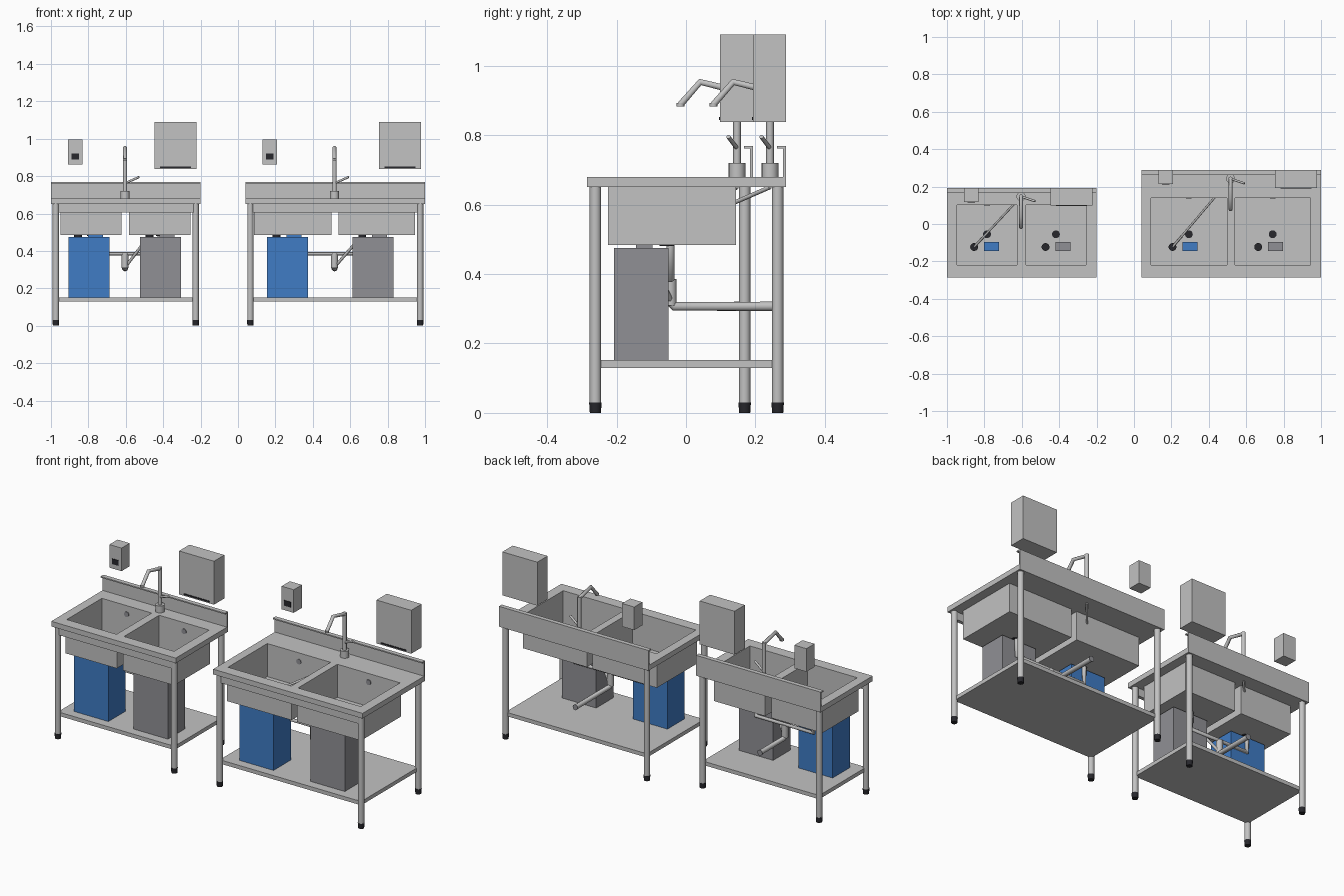
import bpy, bmesh
from mathutils import Vector

cube = bpy.data.objects.get("Cube")
if cube:
    bpy.data.objects.remove(cube, do_unlink=True)


def material(name, r, g, b):
    m = bpy.data.materials.new(name)
    m.use_nodes = True
    m.diffuse_color = (r, g, b, 1)
    node = next(n for n in m.node_tree.nodes if n.type == 'BSDF_PRINCIPLED')
    node.inputs["Base Color"].default_value = (r, g, b, 1)
    return m


STEEL = material("steel", 0.54, 0.54, 0.54)
BLUE = material("blue", 0.05, 0.2, 0.56)
GREY = material("mid_grey", 0.28, 0.28, 0.3)
BLACK = material("black", 0.02, 0.02, 0.025)


def finish(name, bm, mat):
    bmesh.ops.recalc_face_normals(bm, faces=bm.faces)
    me = bpy.data.meshes.new(name)
    bm.to_mesh(me)
    bm.free()
    ob = bpy.data.objects.new(name, me)
    bpy.context.collection.objects.link(ob)
    me.materials.append(mat)
    return ob


def box(name, x, y, z, mat=STEEL):
    """Box from (min, max) pairs."""
    bm = bmesh.new()
    bmesh.ops.create_cube(bm, size=1)
    for v in bm.verts:
        v.co = [lo + (c + 0.5) * (hi - lo) for c, (lo, hi) in zip(v.co, (x, y, z))]
    return finish(name, bm, mat)


def rod(name, a, b, r, mat=STEEL, r2=None, sides=20):
    """Cylinder or cone between two points."""
    a, b = Vector(a), Vector(b)
    bm = bmesh.new()
    bmesh.ops.create_cone(bm, cap_ends=True, segments=sides, radius1=r,
                          radius2=r if r2 is None else r2, depth=(b - a).length)
    turn = (b - a).to_track_quat('Z', 'Y')
    for v in bm.verts:
        v.co = turn @ v.co + (a + b) / 2
    for f in bm.faces:
        f.smooth = len(f.verts) == 4
    for e in bm.edges:
        e.smooth = not any(len(f.verts) > 4 for f in e.link_faces)
    return finish(name, bm, mat)


def tube(name, points, r, mat=STEEL):
    """Bent pipe along a path."""
    cu = bpy.data.curves.new(name, 'CURVE')
    cu.dimensions = '3D'
    cu.bevel_depth = r
    cu.bevel_resolution = 3
    cu.use_fill_caps = True
    sp = cu.splines.new('POLY')
    sp.points.add(len(points) - 1)
    for p, co in zip(sp.points, points):
        p.co = (*co, 1)
    cu.materials.append(mat)
    ob = bpy.data.objects.new(name, cu)
    bpy.context.collection.objects.link(ob)
    return ob


def counter(name, xs, ys, top, thick):
    """Slab with two rectangular openings."""
    bm = bmesh.new()
    grid = [[bm.verts.new((x, y, top)) for x in xs] for y in ys]
    for j in range(3):
        for i in range(5):
            if not (j == 1 and i in (1, 3)):
                bm.faces.new((grid[j][i], grid[j][i + 1],
                              grid[j + 1][i + 1], grid[j + 1][i]))
    ob = finish(name, bm, STEEL)
    if ob.data.polygons[0].normal.z < 0:
        ob.data.flip_normals()
    sol = ob.modifiers.new("thickness", 'SOLIDIFY')
    sol.thickness = thick
    sol.offset = -1


def basin(name, x, y, z, wall=0.004):
    """Open sheet-metal tub, given by its inside size."""
    box(name + "_floor", (x[0] - wall, x[1] + wall), (y[0] - wall, y[1] + wall), (z[0] - wall, z[0]))
    for side, a, b in (("right", x[0] - wall, x[0]), ("left", x[1], x[1] + wall)):
        box(f"{name}_{side}_wall", (a, b), (y[0] - wall, y[1] + wall), z)
    for side, a, b in (("front", y[0] - wall, y[0]), ("back", y[1], y[1] + wall)):
        box(f"{name}_{side}_wall", x, (a, b), z)


def sink_unit(p, x0, x1, y1, basins, basin_back, boxes, fx, soap_x, towel_x):
    y0, top, under = -0.285, 0.68, 0.65
    fy = y1 - 0.046
    py = -0.045

    # Worktop, upstand and basins
    (a, b), (c, d) = basins
    counter(p + "worktop", (x0, a, b, c, d, x1), (y0, -0.22, basin_back, y1), top, top - under)
    box(p + "upstand", (x0, x1), (y1 - 0.008, y1), (under, 0.768))
    box(p + "upstand_lip", (x0, x1), (y1 - 0.026, y1 - 0.008), (0.761, 0.768))
    for side, (l, r) in zip(("right", "left"), basins):
        basin(f"{p}{side}_basin", (l, r), (-0.22, basin_back), (0.488, under))
        m = (l + r) / 2
        rod(f"{p}{side}_drain", (m, -0.055, 0.48), (m, -0.055, 0.491), 0.021, BLACK)
        rod(f"{p}{side}_overflow", (m, basin_back + 0.001, 0.63), (m, basin_back - 0.004, 0.63), 0.015, GREY)

    # Frame, legs and shelf
    lx = (x0 + 0.026, x1 - 0.026)
    ly = (y0 + 0.024, y1 - 0.024)
    for i, sx in enumerate(("right", "left")):
        for j, sy in enumerate(("front", "back")):
            q = lx[i], ly[j]
            rod(f"{p}{sy}_{sx}_leg", (*q, 0.028), (*q, under), 0.0165)
            rod(f"{p}{sy}_{sx}_foot", (*q, 0), (*q, 0.03), 0.016, BLACK, 0.018)
    box(p + "front_rail", lx, (ly[0] - 0.01, ly[0] + 0.01), (0.605, under))
    box(p + "shelf", lx, ly, (0.13, 0.152))

    # Tanks with an inlet and a cap on top
    for name, cx, mat in zip(("blue", "grey"), boxes, (BLUE, GREY)):
        box(f"{p}{name}_tank", (cx - 0.11, cx + 0.11), (-0.208, -0.05), (0.152, 0.475), mat)
        box(f"{p}{name}_tank_cap", (cx - 0.005, cx + 0.075), (-0.144, -0.097), (0.475, 0.497), mat)
        rod(f"{p}{name}_tank_inlet", (cx - 0.058, -0.123, 0.475), (cx - 0.058, -0.123, 0.499), 0.021, BLACK)

    # Hoses and waste pipes
    tube(p + "supply_hose", ((fx, fy, under), (boxes[0] - 0.058, -0.123, 0.492)), 0.006)
    tube(p + "discharge_hose", ((boxes[1] - 0.058, -0.123, 0.484), (fx + 0.01, py, 0.325)), 0.008)
    m1, m2 = (a + b) / 2, (c + d) / 2
    tube(p + "waste_pipe", ((m1, py, 0.485), (m1, py, 0.385), (m2, py, 0.385), (m2, py, 0.485)), 0.012)
    rod(p + "siphon", (fx, py, 0.31), (fx, py, 0.385), 0.018)
    tube(p + "outlet_pipe", ((fx, py, 0.32), (fx, py + 0.012, 0.307), (fx, y1 - 0.01, 0.307)), 0.014)
    rod(p + "outlet_end", (fx, y1 - 0.012, 0.307), (fx, y1 - 0.008, 0.307), 0.016, GREY)

    # Tap with a lever
    rod(p + "tap_base", (fx, fy, top), (fx, fy, 0.72), 0.024)
    rod(p + "tap_post", (fx, fy, 0.72), (fx, fy, 0.935), 0.011)
    tube(p + "tap_spout", ((fx, fy, 0.927), (fx, fy - 0.106, 0.953), (fx, fy - 0.163, 0.888)), 0.010)
    rod(p + "tap_nozzle", (fx, fy - 0.163, 0.882), (fx, fy - 0.163, 0.892), 0.011)
    rod(p + "tap_lever", (fx, fy, 0.762), (fx + 0.075, fy - 0.025, 0.795), 0.006)

    # Wall-hung soap and towel dispensers
    box(p + "soap_dispenser", (soap_x - 0.039, soap_x + 0.039), (y1 - 0.075, y1), (0.862, 0.996))
    box(p + "soap_window", (soap_x - 0.021, soap_x + 0.021), (y1 - 0.078, y1 - 0.074), (0.889, 0.92), BLACK)
    box(p + "towel_dispenser", (towel_x - 0.112, towel_x + 0.112), (y1 - 0.095, y1), (0.838, 1.09))
    box(p + "towel_slot", (towel_x - 0.083, towel_x + 0.083), (y1 - 0.098, y1 - 0.094), (0.844, 0.852), BLACK)


sink_unit("small_", -1.0, -0.2, 0.193, ((-0.946, -0.626), (-0.578, -0.257)), 0.102,
          (-0.797, -0.415), -0.604, -0.87, -0.335)
sink_unit("large_", 0.04, 1.0, 0.288, ((0.09, 0.497), (0.54, 0.943)), 0.14,
          (0.264, 0.722), 0.516, 0.17, 0.866)
